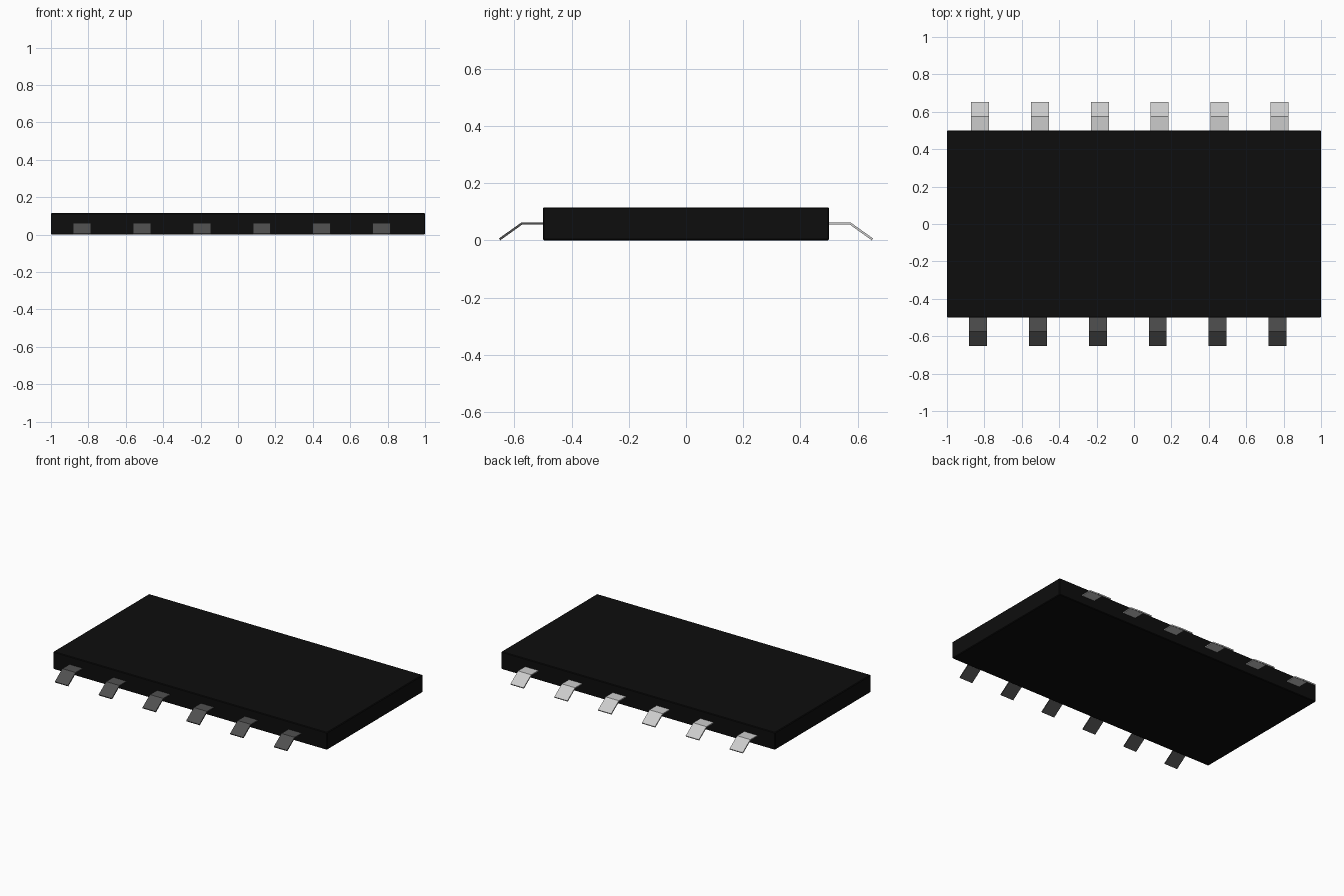
import bpy, bmesh

if "Cube" in bpy.data.objects:
    bpy.data.objects.remove(bpy.data.objects["Cube"])

H = 0.115            # body height
LEAD_W = 0.096
PITCH = 0.32


def material(name, v):
    m = bpy.data.materials.new(name)
    m.diffuse_color = (v, v, v, 1)
    m.use_nodes = True
    m.node_tree.nodes["Principled BSDF"].inputs["Base Color"].default_value = m.diffuse_color
    return m


def mesh_object(name, bm, mat=None):
    bmesh.ops.recalc_face_normals(bm, faces=bm.faces[:])
    me = bpy.data.meshes.new(name)
    bm.to_mesh(me)
    bm.free()
    ob = bpy.data.objects.new(name, me)
    bpy.context.collection.objects.link(ob)
    if mat:
        me.materials.append(mat)
    return ob


black = material("black_plastic", 0.004)
dark = material("dark_metal", 0.08)
light = material("light_metal", 0.6)

# Package body: thin slab with tiny chamfered edges
bm = bmesh.new()
bmesh.ops.create_cube(bm, size=1)
for v in bm.verts:
    v.co = (v.co.x * 2, v.co.y, (v.co.z + 0.5) * H)
body = mesh_object("chip_body", bm, black)
bev = body.modifiers.new("chamfer", "BEVEL")
bev.width = 0.004
bev.segments = 1

# Bent lead cross-section (distance from centre, height)
PROFILE = [(0.48, 0.063), (0.574, 0.063), (0.653, 0.007),
           (0.649, 0.0), (0.571, 0.056), (0.48, 0.056)]


def lead(name, x, side, mat):
    bm = bmesh.new()
    face = bm.faces.new([bm.verts.new((x - LEAD_W / 2, side * y, z)) for y, z in PROFILE])
    ext = bmesh.ops.extrude_face_region(bm, geom=[face])
    verts = [g for g in ext["geom"] if isinstance(g, bmesh.types.BMVert)]
    bmesh.ops.translate(bm, verts=verts, vec=(LEAD_W, 0, 0))
    mesh_object(name, bm, mat)


# Six leads along each long side
for i in range(6):
    lead(f"front_lead_{i + 1}", -0.833 + i * PITCH, -1, dark)
    lead(f"back_lead_{i + 1}", -0.823 + i * PITCH, 1, light)
